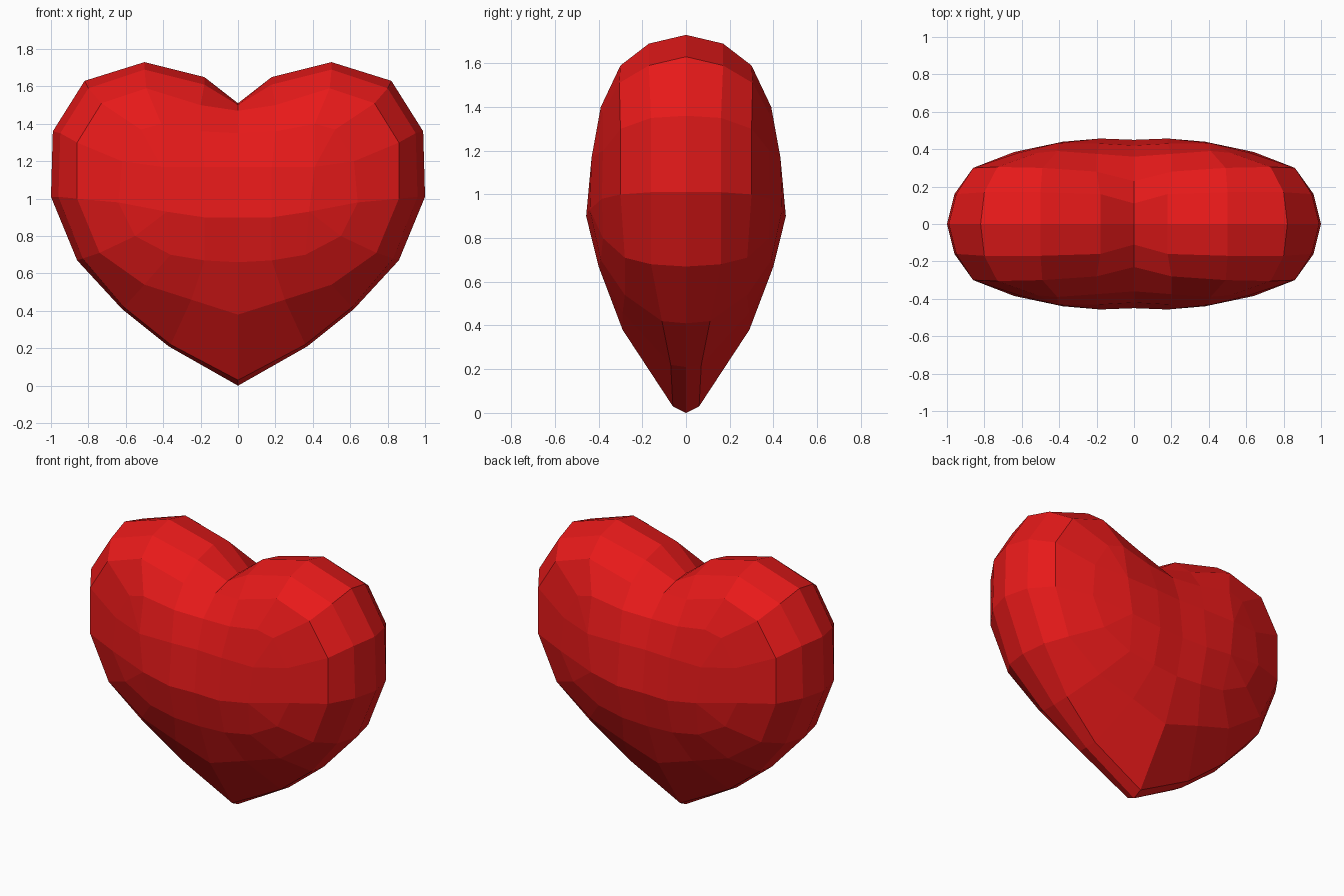
import bpy, bmesh

# Half outlines from bottom tip to top notch, stepping from the rim to the belly
rim = [(0, 0, 0), (.37, 0, .21), (.62, 0, .41), (.86, 0, .67), (1, 0, 1.01),
       (.99, 0, 1.36), (.82, 0, 1.63), (.5, 0, 1.73), (.18, 0, 1.65), (0, 0, 1.51)]
bevel = [(0, .06, .03), (.36, .07, .22), (.61, .11, .42), (.83, .16, .68), (.96, .16, 1.01),
         (.95, .16, 1.35), (.8, .17, 1.59), (.5, .17, 1.69), (.18, .16, 1.61), (0, .11, 1.5)]
shoulder = [(0, .29, .38), (.25, .29, .46), (.5, .28, .54), (.74, .28, .71), (.86, .3, 1.0),
            (.86, .3, 1.3), (.73, .305, 1.51), (.49, .3, 1.59), (.2, .28, 1.5), (0, .23, 1.47)]
front = [(0, .395, .66), (.18, .4, .67), (.36, .39, .7), (.55, .38, .8), (.64, .385, .98),
         (.62, .38, 1.2), (.52, .38, 1.37), (.41, .39, 1.4), (.2, .375, 1.36), (0, .36, 1.35)]
a, b, c = (0, .45, .9), (.18, .457, .9), (.38, .44, .93)
d, e, f = (.41, .432, 1.17), (.18, .43, 1.17), (0, .42, 1.17)
belly = [a, b, c, c, c, d, d, d, e, f]

# One quarter of the heart as faces between neighbouring outlines
rings = [rim, bevel, shoulder, front, belly]
faces = [(a, b, e, f), (b, c, d, e)]
for r, s in zip(rings, rings[1:]):
    for i in range(9):
        faces.append(tuple(dict.fromkeys((r[i], r[i + 1], s[i + 1], s[i]))))

# Mirror the quarter left-right and front-back
bm = bmesh.new()
for sx in (1, -1):
    for sy in (1, -1):
        for face in faces:
            bm.faces.new([bm.verts.new((x * sx, y * sy, z)) for x, y, z in face])
bmesh.ops.remove_doubles(bm, verts=bm.verts, dist=0.0005)
bmesh.ops.recalc_face_normals(bm, faces=bm.faces)
mesh = bpy.data.meshes.new("heart")
bm.to_mesh(mesh)
bm.free()
heart = bpy.data.objects.new("heart", mesh)
bpy.context.collection.objects.link(heart)

# Red material
red = bpy.data.materials.new("red")
red.diffuse_color = (0.8, 0.01, 0.01, 1)
mesh.materials.append(red)
